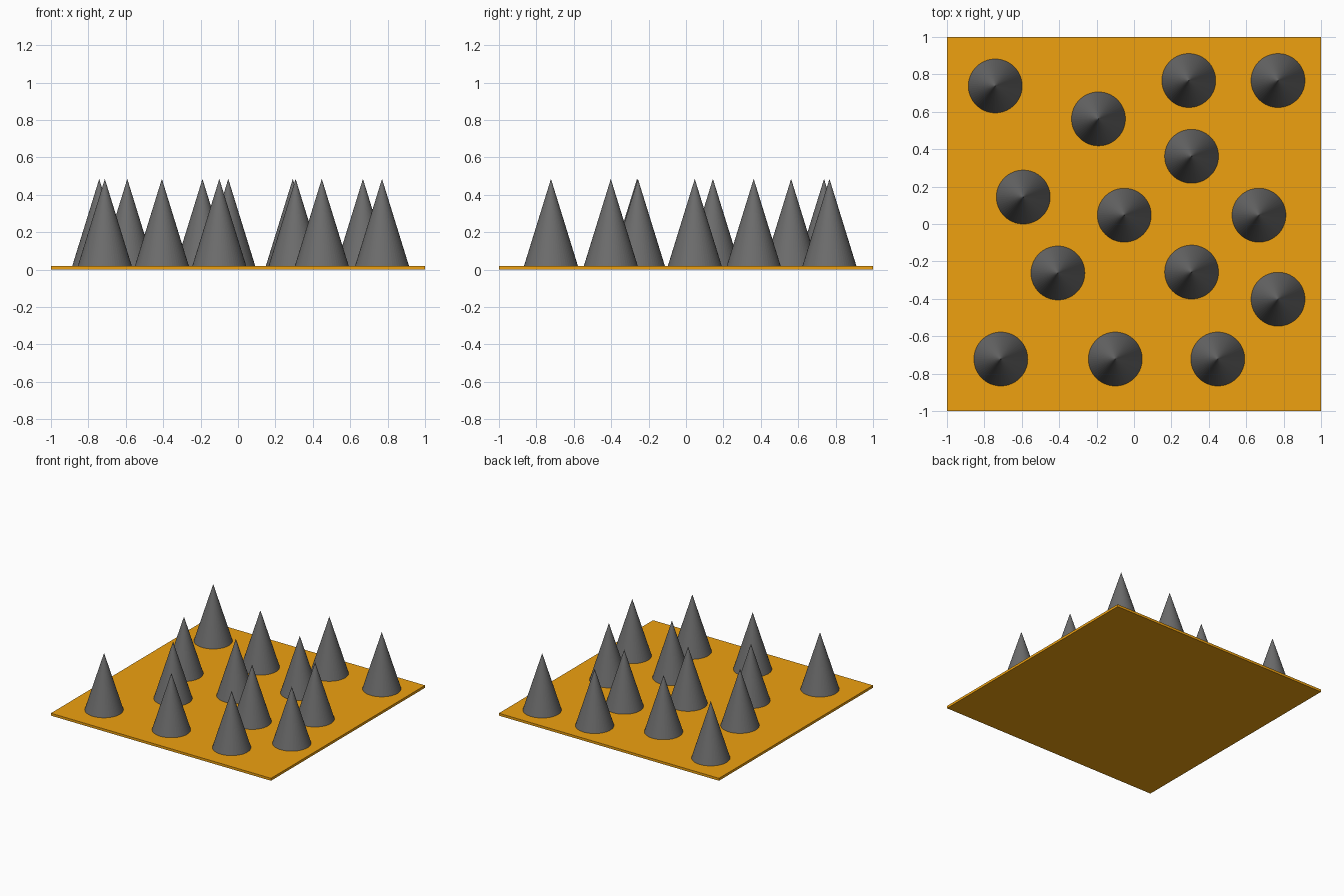
import bpy

if "Cube" in bpy.data.objects:
    bpy.data.objects.remove(bpy.data.objects["Cube"])

PLATE_T = 0.02
RADIUS = 0.144
APEX_Z = 0.485


def material(name, color):
    mat = bpy.data.materials.new(name)
    mat.diffuse_color = (*color, 1)
    mat.use_nodes = True
    mat.node_tree.nodes["Principled BSDF"].inputs["Base Color"].default_value = mat.diffuse_color
    return mat


orange = material("orange", (0.86, 0.355, 0.005))
dark_grey = material("dark_grey", (0.15, 0.15, 0.15))

# Thin square base plate
bpy.ops.mesh.primitive_cube_add(size=1, location=(0, 0, PLATE_T / 2))
plate = bpy.context.object
plate.name = "base_plate"
plate.scale = (2, 2, PLATE_T)
bpy.ops.object.transform_apply(location=False, rotation=False, scale=True)
plate.data.materials.append(orange)

# Cone spikes scattered over the plate, with fine flat facets
spots = [
    (-0.742, 0.738), (-0.19, 0.562), (0.293, 0.767), (0.77, 0.767),
    (0.308, 0.362), (-0.592, 0.144), (-0.052, 0.047), (0.668, 0.047),
    (-0.407, -0.262), (0.308, -0.257), (0.77, -0.402),
    (-0.712, -0.722), (-0.10, -0.722), (0.448, -0.722),
]
height = APEX_Z - PLATE_T
for i, (x, y) in enumerate(spots, 1):
    bpy.ops.mesh.primitive_cone_add(
        vertices=64, radius1=RADIUS, radius2=0, depth=height,
        location=(x, y, PLATE_T + height / 2))
    cone = bpy.context.object
    cone.name = f"spike_{i:02d}"
    cone.data.materials.append(dark_grey)
